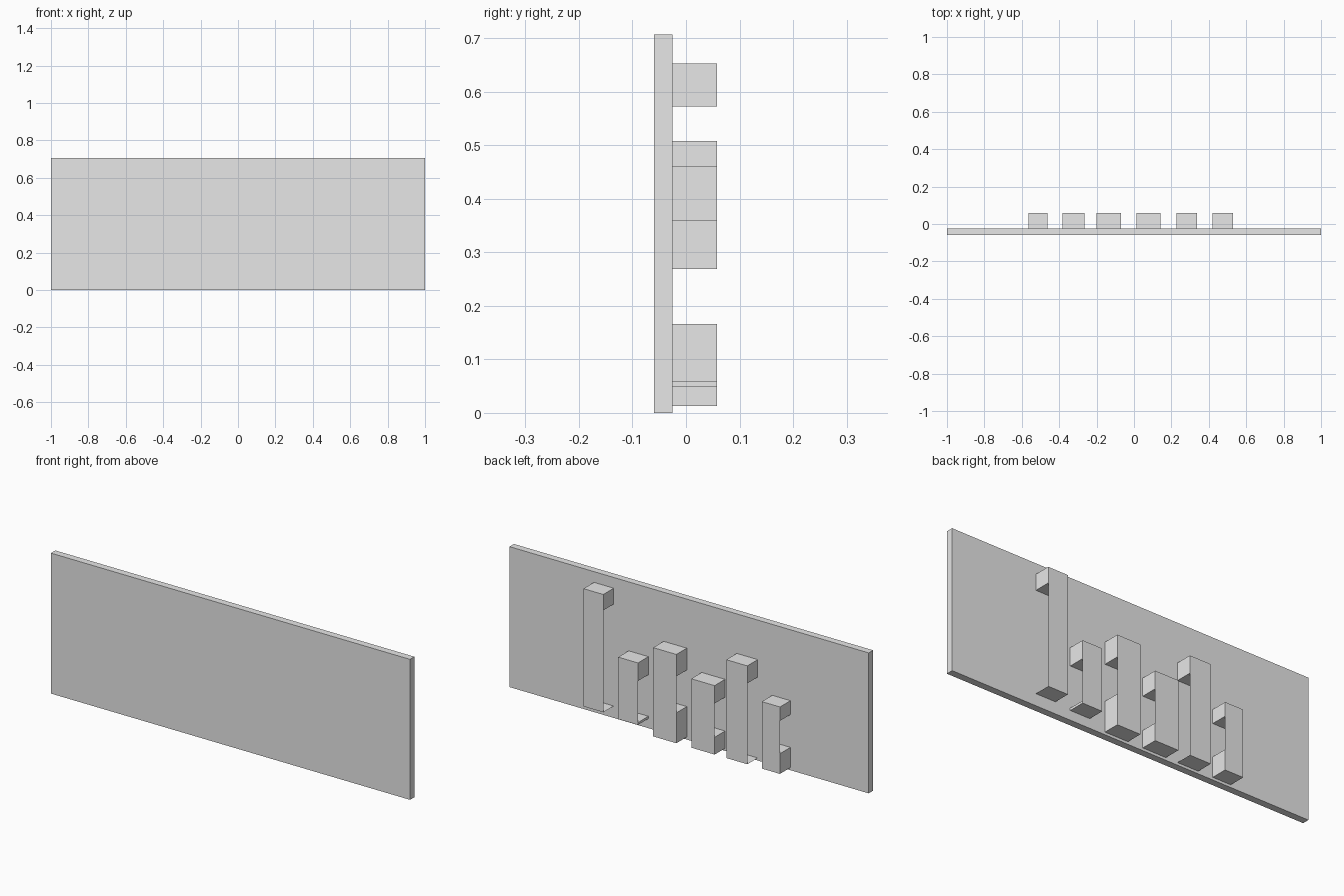
import bpy, bmesh

if "Cube" in bpy.data.objects:
    bpy.data.objects.remove(bpy.data.objects["Cube"], do_unlink=True)

grey = bpy.data.materials.new("plain_grey")
grey.use_nodes = True
grey.diffuse_color = (0.8, 0.8, 0.8, 1)
grey.node_tree.nodes["Principled BSDF"].inputs["Base Color"].default_value = (0.8, 0.8, 0.8, 1)

INNER, OUTER = -0.025, 0.058


def quad(bm, *points):
    bm.faces.new([bm.verts.new(p) for p in points])


def block(bm, x0, x1, y0, y1, z0, z1, open_back=False):
    """Box, optionally without its +y face."""
    quad(bm, (x0, y0, z0), (x0, y1, z0), (x1, y1, z0), (x1, y0, z0))
    if z1 - z0 < 0.001:
        return
    quad(bm, (x0, y0, z1), (x1, y0, z1), (x1, y1, z1), (x0, y1, z1))
    quad(bm, (x0, y0, z0), (x0, y0, z1), (x0, y1, z1), (x0, y1, z0))
    quad(bm, (x1, y0, z0), (x1, y1, z0), (x1, y1, z1), (x1, y0, z1))
    quad(bm, (x0, y0, z0), (x1, y0, z0), (x1, y0, z1), (x0, y0, z1))
    if not open_back:
        quad(bm, (x0, y1, z0), (x0, y1, z1), (x1, y1, z1), (x1, y1, z0))


def finish(name, bm):
    bmesh.ops.remove_doubles(bm, verts=bm.verts, dist=0.0001)
    mesh = bpy.data.meshes.new(name)
    bm.to_mesh(mesh)
    bm.free()
    mesh.materials.append(grey)
    bpy.context.collection.objects.link(bpy.data.objects.new(name, mesh))


# Main panel
bm = bmesh.new()
block(bm, -1, 1, -0.06, INNER, 0, 0.707)
finish("panel", bm)

# Brackets: x range, bottom, foot top, head bottom, top
brackets = [
    (0.42, 0.53, 0.06, 0.06, 0.573, 0.653),
    (0.227, 0.337, 0.048, 0.06, 0.269, 0.36),
    (0.013, 0.142, 0.013, 0.166, 0.35, 0.46),
    (-0.20, -0.07, 0.013, 0.10, 0.27, 0.36),
    (-0.382, -0.265, 0.013, 0.013, 0.42, 0.508),
    (-0.564, -0.463, 0.013, 0.115, 0.28, 0.35),
]
for i, (x0, x1, bottom, foot, head, top) in enumerate(brackets, 1):
    bm = bmesh.new()
    block(bm, x0, x1, INNER, OUTER, bottom, foot, True)
    block(bm, x0, x1, INNER, OUTER, head, top, True)
    # Thin outer strip joining foot and head
    quad(bm, (x0, OUTER, bottom), (x0, OUTER, top), (x1, OUTER, top), (x1, OUTER, bottom))
    finish(f"bracket_{i}", bm)
